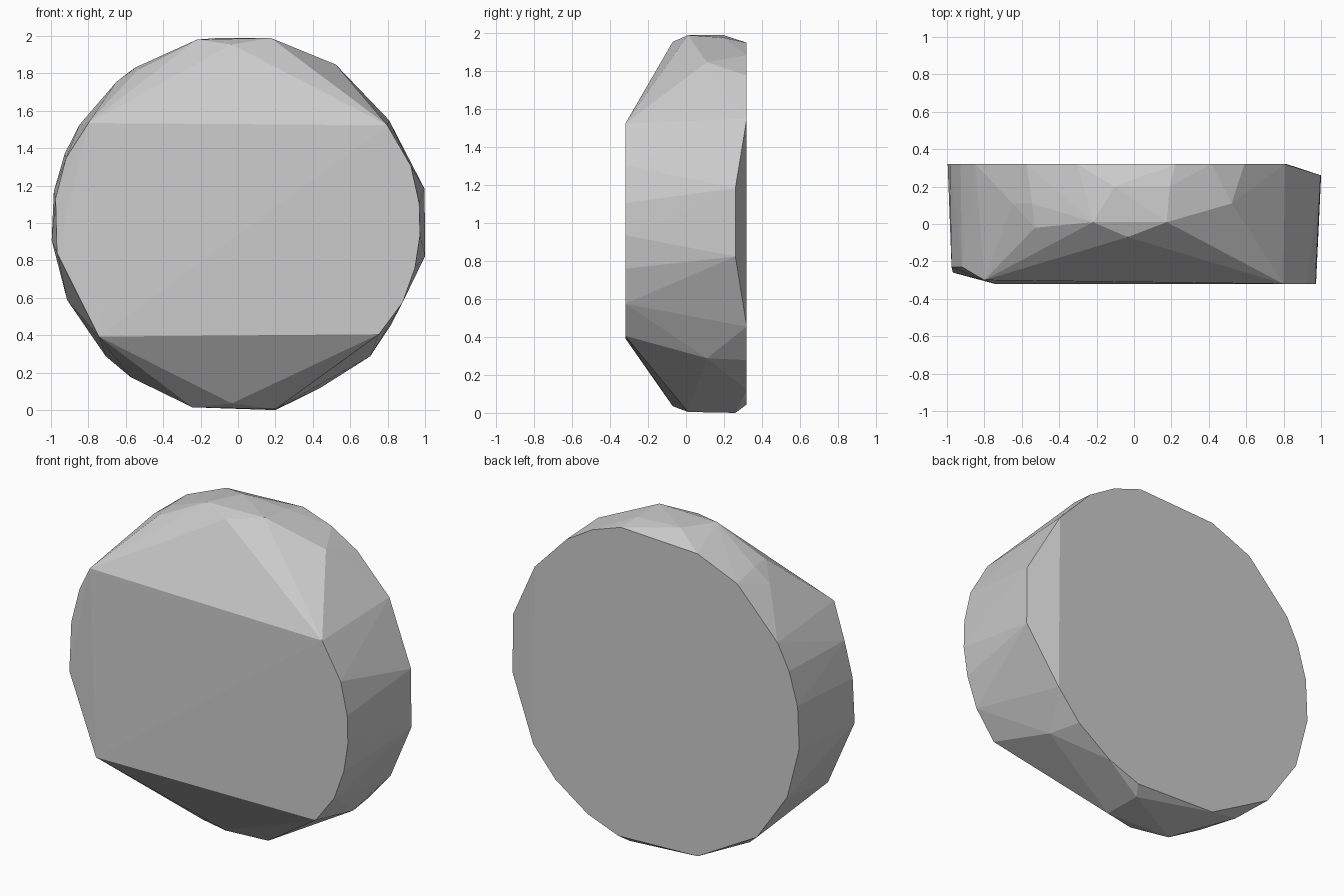
import bpy
import bmesh
from math import sin, cos, radians
from mathutils import Vector

default_cube = bpy.data.objects.get("Cube")
if default_cube:
    bpy.data.objects.remove(default_cube, do_unlink=True)

CENTRE_HEIGHT = 0.995
FRONT, BACK = -0.32, 0.32


def make_material(name, color):
    material = bpy.data.materials.new(name)
    material.use_nodes = True
    material.diffuse_color = color
    shader = next(n for n in material.node_tree.nodes if n.type == "BSDF_PRINCIPLED")
    shader.inputs["Base Color"].default_value = color
    shader.inputs["Roughness"].default_value = 0.8
    return material


def add_ring(mesh, depth, radius, angles):
    """Place corners around the disc axis at one depth."""
    for angle in map(radians, angles):
        mesh.verts.new(Vector((radius * cos(angle), depth,
                               CENTRE_HEIGHT + radius * sin(angle))))


def build_hull(name, rings, material):
    """Wrap a faceted convex shell around all of the rings."""
    mesh = bmesh.new()
    for depth, radius, angles in rings:
        add_ring(mesh, depth, radius, angles)
    hull = bmesh.ops.convex_hull(mesh, input=mesh.verts[:])
    unused = {item for key in ("geom_interior", "geom_unused") for item in hull[key]
              if isinstance(item, bmesh.types.BMVert)}
    bmesh.ops.delete(mesh, geom=list(unused), context="VERTS")
    bmesh.ops.dissolve_limit(mesh, angle_limit=radians(0.5),
                             verts=mesh.verts[:], edges=mesh.edges[:])
    bmesh.ops.recalc_face_normals(mesh, faces=mesh.faces[:])
    data = bpy.data.meshes.new(name)
    mesh.to_mesh(data)
    mesh.free()
    data.materials.append(material)
    part = bpy.data.objects.new(name, data)
    bpy.context.collection.objects.link(part)
    return part


rings = [
    # Flat front face, open to a long slope above and below
    (FRONT, 0.975, (18.6, 6.5, -3.5, -14, -25.5)),
    (FRONT, 0.957, (33.5, -38, 219)),
    # Slanted edge on the right of the front face
    (-0.3, 0.965, (146,)),
    (-0.26, 0.98, (189,)),
    (-0.23, 0.985, (159, 172)),
    # Points of the upper and lower slopes
    (-0.07, 0.96, (92, 268)),
    # Widest part of the rim
    (-0.02, 0.985, (122.5,)),
    (0.01, 1.01, (80, 102.5, 256, 281.4)),
    (0.11, 1.0, (58.5, 123, 130.5, 315)),
    (0.2, 1.0, (79, 96, 235)),
    (0.26, 1.015, (10.7, -9.7, 281.4)),
    # Flat back face with its side chamfer
    (BACK, 0.98, (34.5, 53, 65, 77, 108, 252, 284, 297, 313, 326.5)),
    (BACK, 1.0, (125, 148, 158, 170, 185, 204, 225)),
]

build_hull("faceted_disc", rings, make_material("light grey", (0.6, 0.6, 0.6, 1)))
